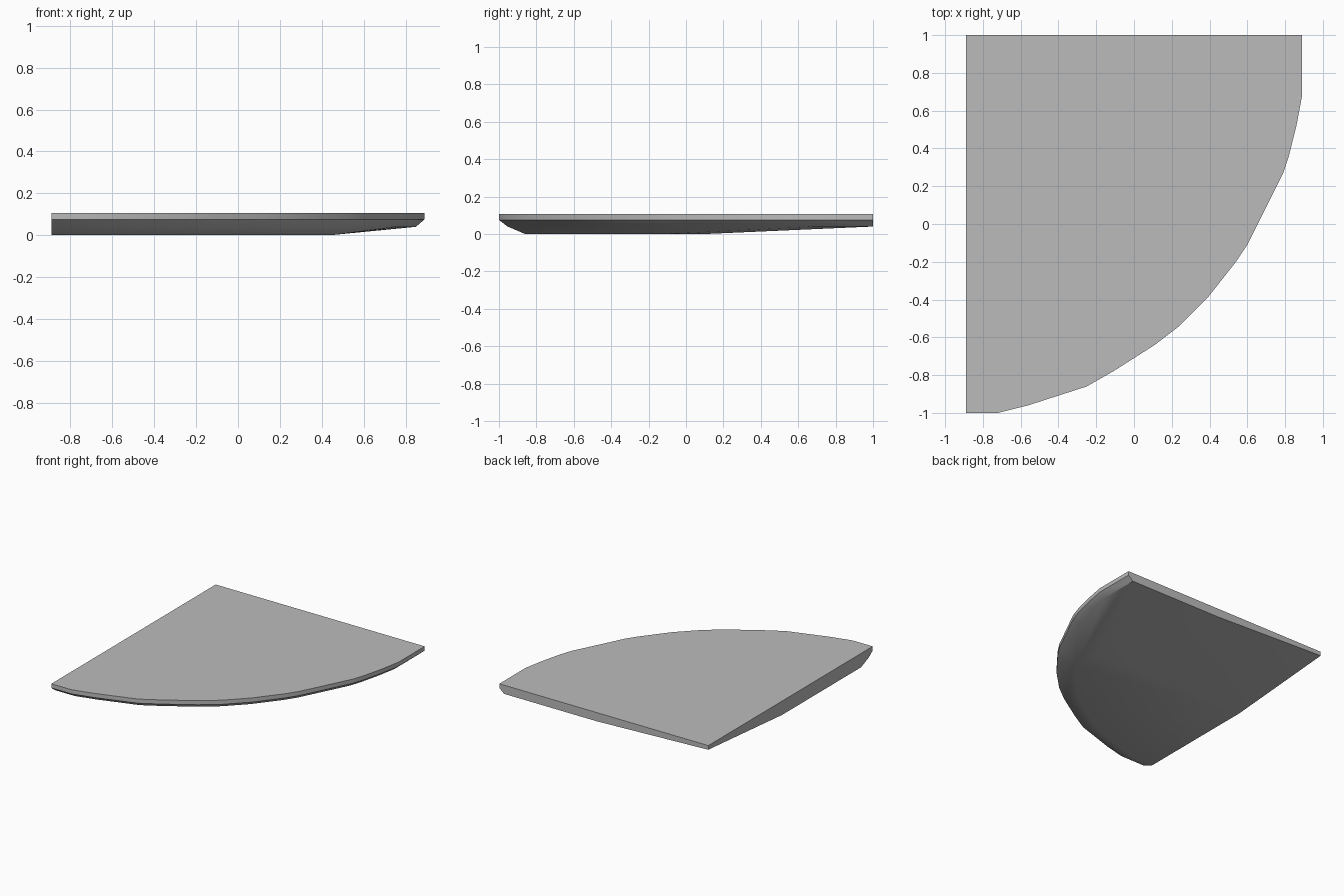
import bpy
import bmesh
from math import radians

cube = bpy.data.objects.get("Cube")
if cube:
    bpy.data.objects.remove(cube)

# Flat grey for the whole slab
grey = bpy.data.materials.new("mid_grey")
grey.use_nodes = True
colour = (0.5, 0.5, 0.5, 1)
grey.diffuse_color = colour
grey.node_tree.nodes["Principled BSDF"].inputs["Base Color"].default_value = colour

# Square corner and the curved edge that sweeps around it
CORNER = (-0.89, 1.0)
CURVE = [(-.89, -1), (-.72, -1), (-.56, -.96), (-.25, -.86), (-.11, -.78),
         (.11, -.64), (.24, -.54), (.39, -.39), (.54, -.2), (.6, -.11),
         (.67, .03), (.79, .27), (.82, .36), (.86, .52), (.89, .68), (.89, 1)]
TOP, RIM, CHAMFER = 0.107, 0.075, 0.04


def ring(scale, z):
    """The curved edge shrunk towards the square corner, at height z."""
    cx, cy = CORNER
    return [(cx + (x - cx) * scale, cy + (y - cy) * scale, z) for x, y in CURVE]


# Top plate with an upright rim, then the chamfered edge
points = ring(1, TOP) + ring(1, RIM) + ring(0.977, CHAMFER)
points += [(*CORNER, TOP), (*CORNER, RIM), (0.06, 1, CHAMFER)]

# Flat patch of the underside, which slopes up towards the back
points += [p for p in ring(0.93, 0) if p[0] < 0.45]
points += [(-.89, .1, 0), (.43, .1, 0)]

# Wrap the levels in one closed convex slab
bm = bmesh.new()
for p in points:
    bm.verts.new(p)
hull = bmesh.ops.convex_hull(bm, input=bm.verts)
loose = {g for g in hull["geom_interior"] + hull["geom_unused"]
         if isinstance(g, bmesh.types.BMVert)}
bmesh.ops.delete(bm, geom=list(loose), context="VERTS")
bmesh.ops.dissolve_limit(bm, angle_limit=radians(0.5), verts=bm.verts, edges=bm.edges)
bmesh.ops.recalc_face_normals(bm, faces=bm.faces)

mesh = bpy.data.meshes.new("quarter_slab")
bm.to_mesh(mesh)
bm.free()
mesh.materials.append(grey)
slab = bpy.data.objects.new("quarter_slab", mesh)
bpy.context.collection.objects.link(slab)

# Smooth the curved side, keep the rim sharp
bpy.ops.object.select_all(action="DESELECT")
slab.select_set(True)
bpy.context.view_layer.objects.active = slab
bpy.ops.object.shade_smooth_by_angle(angle=radians(32))
